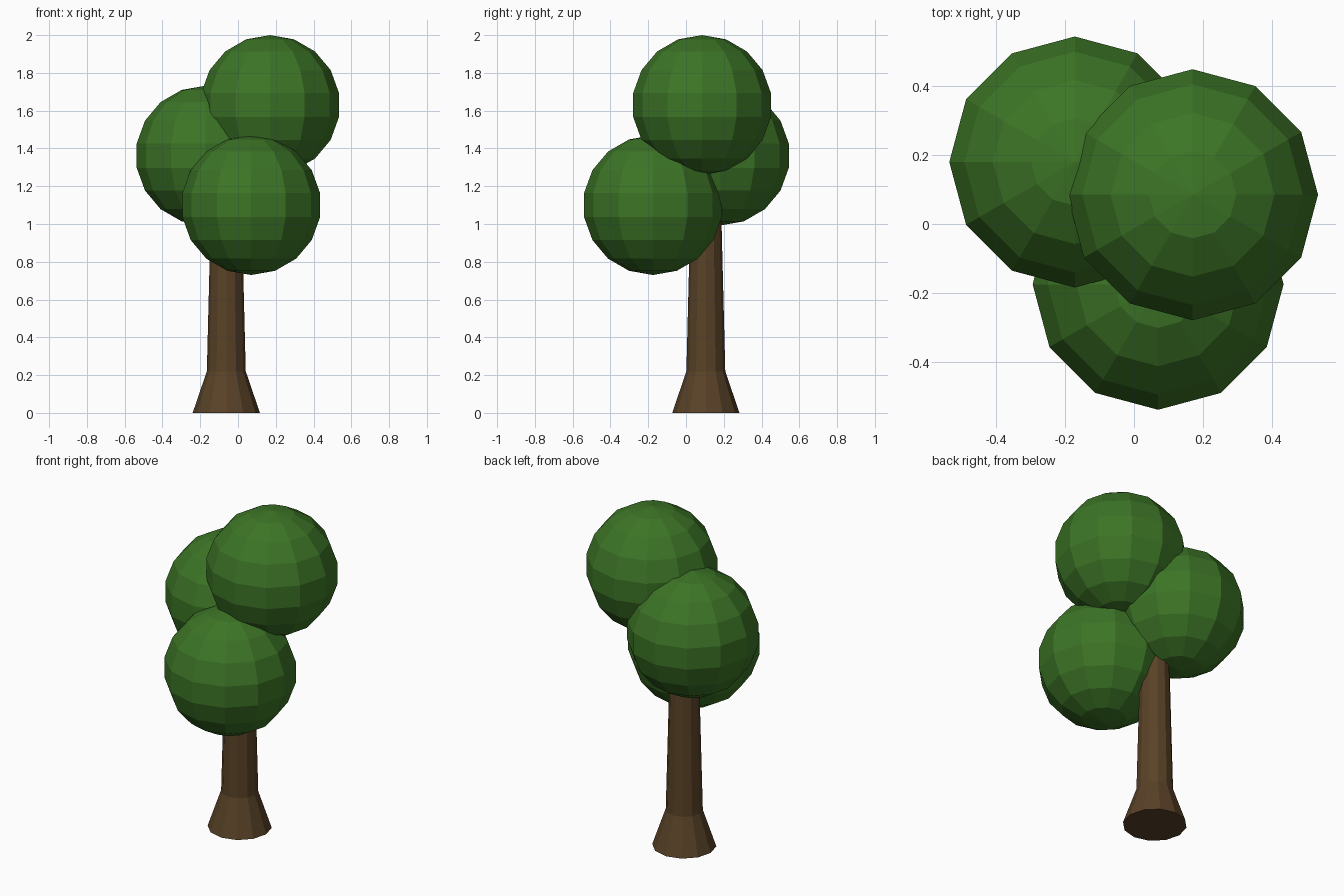
import bpy
import bmesh
from math import cos, sin, pi

cube = bpy.data.objects.get("Cube")
if cube:
    bpy.data.objects.remove(cube, do_unlink=True)

SIDES = 12


def make_material(name, rgb):
    mat = bpy.data.materials.new(name)
    mat.use_nodes = True
    colour = (*rgb, 1.0)
    mat.diffuse_color = colour
    mat.node_tree.nodes["Principled BSDF"].inputs["Base Color"].default_value = colour
    return mat


def add_object(name, bm, location, mat):
    bmesh.ops.recalc_face_normals(bm, faces=bm.faces)
    mesh = bpy.data.meshes.new(name)
    bm.to_mesh(mesh)
    bm.free()
    mesh.materials.append(mat)
    obj = bpy.data.objects.new(name, mesh)
    obj.location = location
    bpy.context.collection.objects.link(obj)
    return obj


def add_foliage(name, location, mat):
    bm = bmesh.new()
    bmesh.ops.create_uvsphere(bm, u_segments=SIDES, v_segments=9, radius=0.37)
    return add_object(name, bm, location, mat)


def add_turned(name, profile, location, mat):
    """Faceted solid from (radius, height) rings, capped at both ends."""
    bm = bmesh.new()
    rings = [[bm.verts.new((r * cos(2 * pi * i / SIDES), r * sin(2 * pi * i / SIDES), z))
              for i in range(SIDES)] for r, z in profile]
    for low, high in zip(rings, rings[1:]):
        for i in range(SIDES):
            j = (i + 1) % SIDES
            bm.faces.new((low[i], low[j], high[j], high[i]))
    bm.faces.new(rings[0])
    bm.faces.new(rings[-1])
    return add_object(name, bm, location, mat)


leaf_green = make_material("leaf green", (0.045, 0.175, 0.019))
bark_brown = make_material("bark brown", (0.100, 0.054, 0.020))

# Trunk with flared foot, its tip hidden in the leaves
add_turned("trunk", [(0.178, 0), (0.103, 0.22), (0.077, 1.25)], (-0.062, 0.105, 0), bark_brown)

# Three overlapping balls of leaves
add_foliage("foliage_top", (0.17, 0.085, 1.63), leaf_green)
add_foliage("foliage_middle", (-0.172, 0.18, 1.362), leaf_green)
add_foliage("foliage_lower", (0.07, -0.175, 1.1), leaf_green)
